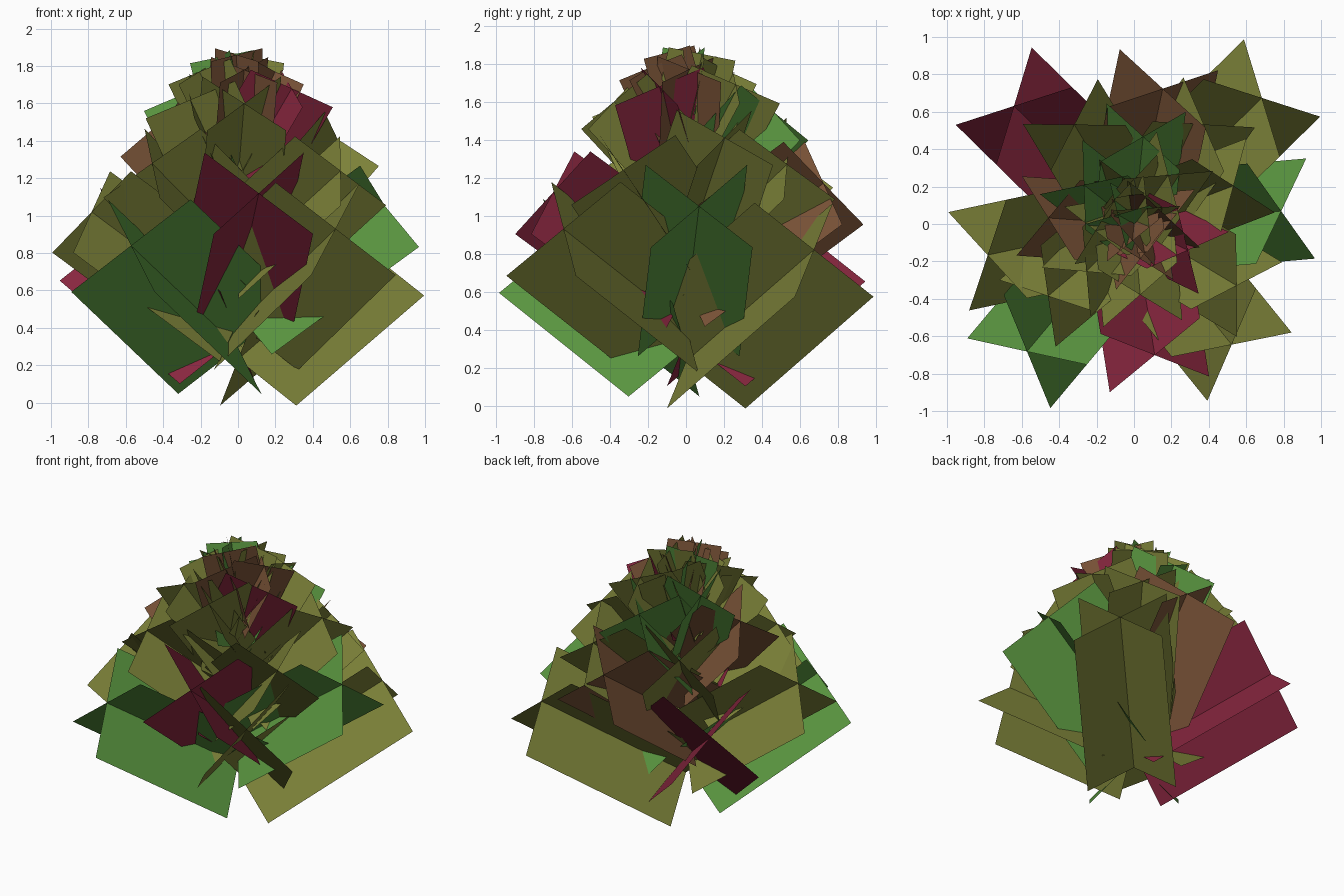
import bpy
from math import radians, cos, sin, tan
from mathutils import Vector

if "Cube" in bpy.data.objects:
    bpy.data.objects.remove(bpy.data.objects["Cube"])

# Foliage colours
PALETTE = {
    "green": (0.10, 0.30, 0.05, 1),
    "olive": (0.20, 0.22, 0.04, 1),
    "brown": (0.20, 0.09, 0.04, 1),
    "red": (0.25, 0.02, 0.05, 1),
}
mats = {}
for name, col in PALETTE.items():
    mats[name] = bpy.data.materials.new(name + "_leaf")
    mats[name].diffuse_color = col


def branch(name, azimuth, reach, tip_z, elevation, half_width, colour):
    """Two crossed cards along an axis rising outward from the stem."""
    a, e = radians(azimuth), radians(elevation)
    out = Vector((cos(a), sin(a), 0))
    base = Vector((0, 0, tip_z - reach * tan(e)))
    tip = out * reach + Vector((0, 0, tip_z))
    side = Vector((-sin(a), cos(a), 0))
    up = Vector((-cos(a) * sin(e), -sin(a) * sin(e), cos(e)))
    verts, faces = [], []
    for s in (1, -1):
        half = (side * s + up).normalized() * half_width
        n = len(verts)
        verts += [base - half, tip - half, tip + half, base + half]
        faces.append((n, n + 1, n + 2, n + 3))
    me = bpy.data.meshes.new(name)
    me.from_pydata(verts, [], faces)
    me.materials.append(mats[colour])
    ob = bpy.data.objects.new(name, me)
    bpy.context.collection.objects.link(ob)


# Tiers from bottom to top: elevation, card half width, branches (azimuth, reach, tip height, colour)
TIERS = [
    (31.5, 0.41, [(44.6, 0.96, 0.82, "olive"), (135.5, 0.90, 0.90, "red"),
                  (230, 0.89, 0.84, "green"), (309, 0.83, 0.93, "olive")]),
    (36, 0.38, [(5, 0.79, 1.05, "green"), (78, 0.74, 1.17, "brown"),
                (192, 0.80, 1.02, "olive"), (279, 0.71, 1.12, "red")]),
    (38, 0.33, [(-31, 0.64, 1.24, "olive"), (55, 0.65, 1.27, "olive"),
                (121, 0.62, 1.33, "olive"), (220, 0.60, 1.28, "olive")]),
    (47, 0.30, [(21, 0.57, 1.41, "olive"), (84, 0.47, 1.54, "green"),
                (176, 0.46, 1.46, "brown"), (275, 0.38, 1.60, "olive")]),
    (57, 0.26, [(-26, 0.32, 1.68, "red"), (55, 0.32, 1.69, "olive"),
                (142, 0.34, 1.66, "green"), (225, 0.36, 1.62, "olive")]),
    (64, 0.22, [(5, 0.20, 1.77, "brown"), (95, 0.22, 1.76, "olive"),
                (190, 0.21, 1.77, "olive"), (280, 0.19, 1.78, "brown")]),
    (74, 0.18, [(50, 0.11, 1.85, "olive"), (150, 0.10, 1.85, "green"),
                (265, 0.09, 1.86, "brown")]),
]
for t, (elev, width, items) in enumerate(TIERS):
    for i, (az, reach, z, colour) in enumerate(items):
        branch(f"branch_tier{t + 1}_{i + 1}", az, reach, z, elev, width, colour)

for m in bpy.data.materials:
    if m.users and not m.is_grease_pencil:
        m.use_nodes = True
        m.node_tree.nodes["Principled BSDF"].inputs["Base Color"].default_value = m.diffuse_color
